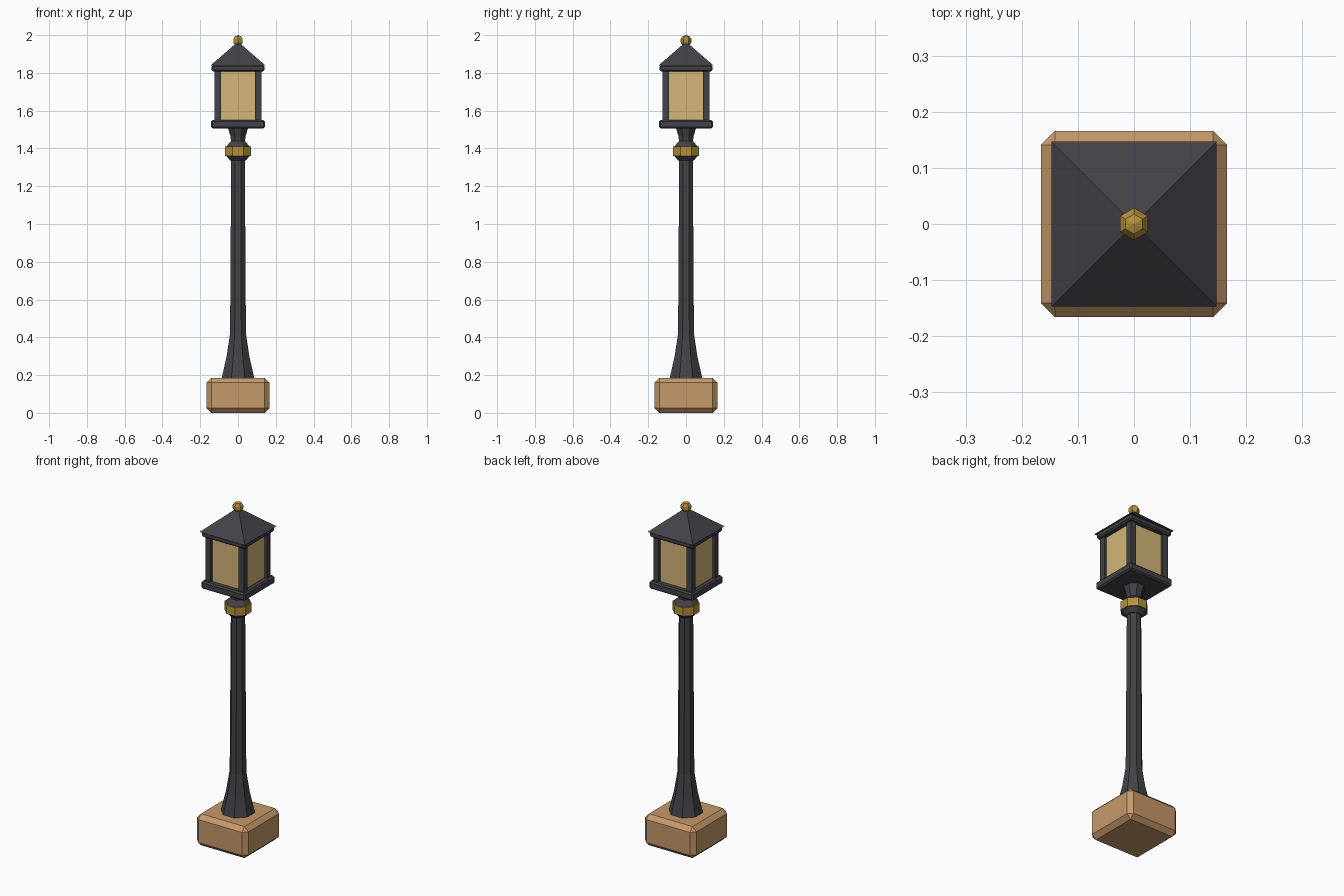
import bpy, bmesh, math

if "Cube" in bpy.data.objects:
    bpy.data.objects.remove(bpy.data.objects["Cube"])


def material(name, rgb):
    m = bpy.data.materials.new(name)
    m.diffuse_color = (*rgb, 1)
    m.use_nodes = True
    m.node_tree.nodes["Principled BSDF"].inputs["Base Color"].default_value = m.diffuse_color
    return m


IRON = material("dark_iron", (0.056, 0.054, 0.063))
STONE = material("tan_stone", (0.56, 0.32, 0.145))
GLASS = material("amber_glass", (0.66, 0.47, 0.19))
BRASS = material("brass", (0.46, 0.28, 0.045))


def finish(name, bm, mat):
    bmesh.ops.recalc_face_normals(bm, faces=bm.faces)
    me = bpy.data.meshes.new(name)
    bm.to_mesh(me)
    bm.free()
    me.materials.append(mat)
    ob = bpy.data.objects.new(name, me)
    bpy.context.collection.objects.link(ob)
    return ob


def box(name, mat, half, z0, z1, x=0, y=0, bevel=0):
    bm = bmesh.new()
    bmesh.ops.create_cube(bm, size=1)
    for v in bm.verts:
        v.co = (x + v.co.x * 2 * half, y + v.co.y * 2 * half,
                z0 + (v.co.z + 0.5) * (z1 - z0))
    if bevel:
        bmesh.ops.bevel(bm, geom=bm.edges[:], offset=bevel, segments=1,
                        profile=0.5, affect='EDGES')
    return finish(name, bm, mat)


def lathe(name, mat, profile, sides=8):
    """Stack of polygon rings with flats facing front; profile = (apothem, z)."""
    bm = bmesh.new()
    rings = []
    for a, z in profile:
        r = a / math.cos(math.pi / sides)
        rings.append([bm.verts.new((r * math.cos((i + 0.5) * 2 * math.pi / sides),
                                    r * math.sin((i + 0.5) * 2 * math.pi / sides), z))
                      for i in range(sides)])
    for lo, hi in zip(rings, rings[1:]):
        for i in range(sides):
            j = (i + 1) % sides
            bm.faces.new((lo[i], lo[j], hi[j], hi[i]))
    bm.faces.new(rings[0])
    bm.faces.new(rings[-1])
    return finish(name, bm, mat)


# Plinth and flared octagonal post
box("plinth", STONE, 0.166, 0, 0.185, bevel=0.025)
lathe("post", IRON, [(0.087, 0.18), (0.06, 0.30), (0.042, 0.42), (0.036, 1.36)])

# Collar with brass band, then neck flaring up to the lantern
lathe("collar", IRON, [(0.040, 1.335), (0.062, 1.36), (0.062, 1.41), (0.036, 1.44)])
lathe("brass_band", BRASS, [(0.068, 1.36), (0.068, 1.41)])
lathe("neck", IRON, [(0.036, 1.43), (0.040, 1.465), (0.054, 1.51)])

# Lantern: floor, glass, corner bars, top frame
box("lantern_floor", IRON, 0.142, 1.505, 1.55, bevel=0.008)
box("glass", GLASS, 0.110, 1.545, 1.815)
for sx in (-1, 1):
    for sy in (-1, 1):
        box("corner_bar", IRON, 0.0175, 1.545, 1.815, sx * 0.1075, sy * 0.1075)
box("top_frame", IRON, 0.140, 1.808, 1.842, bevel=0.008)

# Pyramid roof and faceted finial
lathe("roof", IRON, [(0.147, 1.838), (0.012, 1.955)], sides=4)
bm = bmesh.new()
bmesh.ops.create_uvsphere(bm, u_segments=6, v_segments=5, radius=0.03)
for v in bm.verts:
    v.co.z += 1.97
finish("finial", bm, BRASS)
